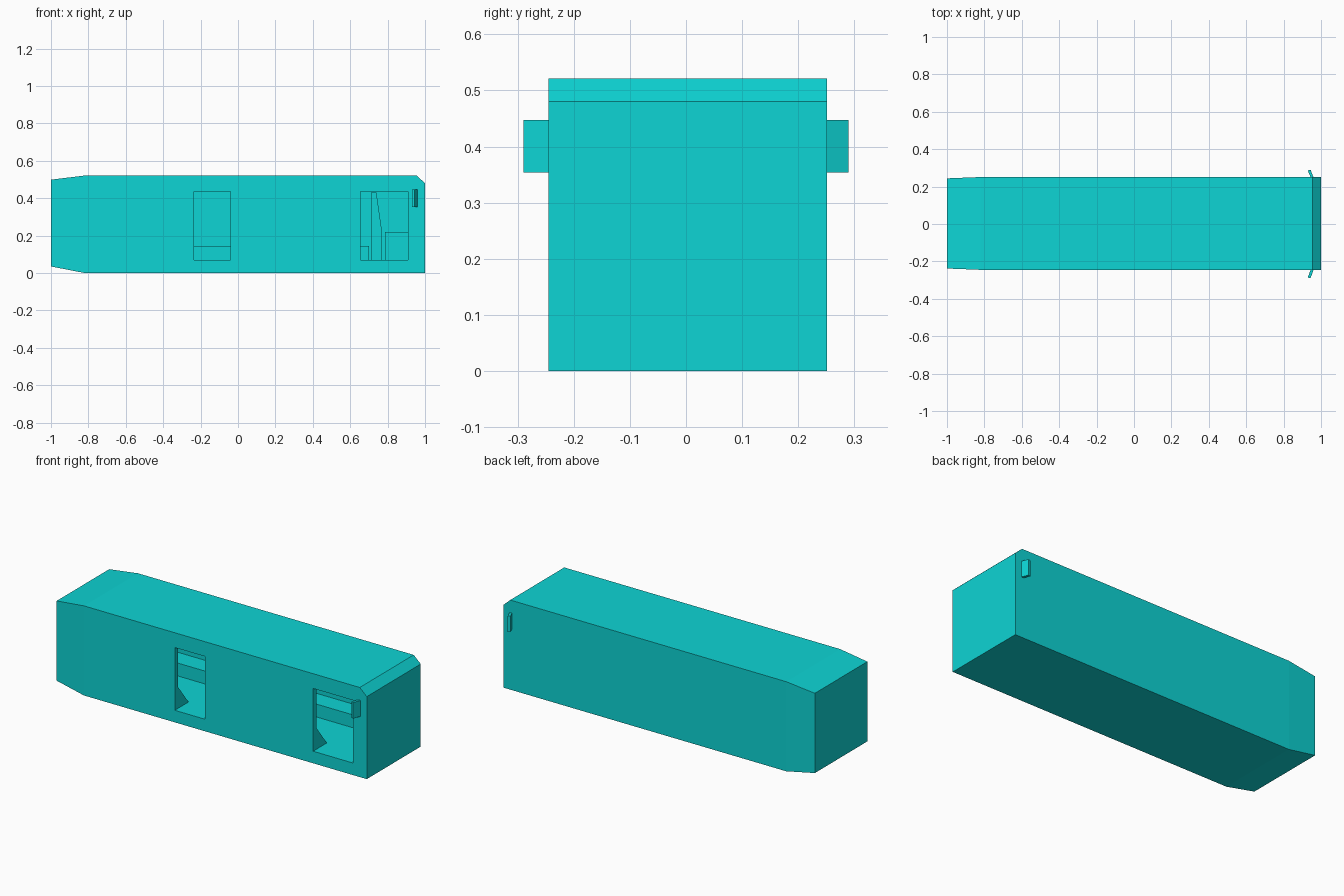
import bpy, bmesh
from mathutils import Matrix, Vector

default = bpy.data.objects.get("Cube")
if default:
    bpy.data.objects.remove(default, do_unlink=True)

# Single turquoise paint
COLOR = (0.004, 0.66, 0.66, 1.0)
paint = bpy.data.materials.new("turquoise_paint")
paint.use_nodes = True
paint.diffuse_color = COLOR
for node in paint.node_tree.nodes:
    if node.type == 'BSDF_PRINCIPLED':
        node.inputs["Base Color"].default_value = COLOR


def finish(name, bm):
    bmesh.ops.recalc_face_normals(bm, faces=bm.faces)
    mesh = bpy.data.meshes.new(name)
    bm.to_mesh(mesh)
    bm.free()
    mesh.materials.append(paint)
    obj = bpy.data.objects.new(name, mesh)
    bpy.context.collection.objects.link(obj)
    return obj


def box(name, low, high, turn=0.0):
    low, high = Vector(low), Vector(high)
    bm = bmesh.new()
    size = Matrix.Diagonal((*(high - low), 1))
    place = Matrix.Translation((low + high) / 2) @ Matrix.Rotation(turn, 4, 'Z')
    bmesh.ops.create_cube(bm, size=1, matrix=place @ size)
    return finish(name, bm)


def prism(name, points, axis, start, end):
    """Extrude a 2D profile along x (points are y, z) or y (points are x, z)."""
    def place(a, b, d):
        return (d, a, b) if axis == 'x' else (a, d, b)
    bm = bmesh.new()
    rings = [[bm.verts.new(place(a, b, d)) for a, b in points] for d in (start, end)]
    for ring in rings:
        bm.faces.new(ring)
    for i in range(len(points)):
        j = (i + 1) % len(points)
        bm.faces.new((rings[0][i], rings[0][j], rings[1][j], rings[1][i]))
    return finish(name, bm)


# Body: cross-sections lofted along the length, tapered tail and chamfered nose
# Each section: x, half width, bottom, top
sections = [(-1, 0.241, 0.035, 0.499), (-0.82, 0.248, 0, 0.521),
            (0.955, 0.248, 0, 0.521), (1, 0.248, 0, 0.48)]
bm = bmesh.new()
rings = []
for x, w, bottom, top in sections:
    rings.append([bm.verts.new((x, 0.003 + sy * w, z))
                  for sy, z in ((-1, bottom), (1, bottom), (1, top), (-1, top))])
for a, b in zip(rings, rings[1:]):
    for i in range(4):
        j = (i + 1) % 4
        bm.faces.new((a[i], a[j], b[j], b[i]))
bm.faces.new(rings[0])
bm.faces.new(rings[-1])
body = finish("bus_body", bm)

# Passenger space and the two door openings
DOORS = {"middle": (-0.235, -0.04), "front": (0.655, 0.91)}
FLOOR = 0.07
cutters = [box("cabin_cutter", (-0.94, -0.215, FLOOR), (0.95, 0.225, 0.47))]
for name, (x0, x1) in DOORS.items():
    cutters.append(box(name + "_door_cutter", (x0, -0.3, FLOOR), (x1, -0.1, 0.435)))
for cutter in cutters:
    cutter.hide_render = True
    cutter.hide_viewport = True
    cutter.display_type = 'WIRE'
    cut = body.modifiers.new(cutter.name, 'BOOLEAN')
    cut.operation = 'DIFFERENCE'
    cut.solver = 'EXACT'
    cut.object = cutter

# Cabin fittings: side ledge, door wedges, driver seat and dashboard
box("side_ledge", (-0.94, 0.115, FLOOR - 0.01), (0.7, 0.23, 0.145))
for name, (x0, x1) in DOORS.items():
    prism(name + "_door_wedge",
          [(-0.22, FLOOR - 0.005), (-0.115, FLOOR - 0.005), (-0.22, 0.2)],
          'x', x0 - 0.06, x0)
prism("driver_seat", [(0.71, 0.43), (0.71, 0.06), (0.77, 0.06), (0.77, 0.22), (0.74, 0.43)],
      'y', 0.06, 0.2)
box("dashboard", (0.785, 0.02, FLOOR - 0.01), (0.955, 0.23, 0.22))

# Wing mirrors swept back from the front corners
for side, sign in (("right", -1), ("left", 1)):
    wall = 0.003 + sign * 0.246
    tip = sign * 0.29
    plate = [(0.945, wall), (0.96, wall), (0.944, tip), (0.929, tip - sign * 0.004)]
    bm = bmesh.new()
    face = bm.faces.new([bm.verts.new((x, y, 0.354)) for x, y in plate])
    raised = bmesh.ops.extrude_face_region(bm, geom=[face])
    bmesh.ops.translate(bm, vec=(0, 0, 0.093),
                        verts=[v for v in raised["geom"] if isinstance(v, bmesh.types.BMVert)])
    finish(side + "_mirror", bm)
